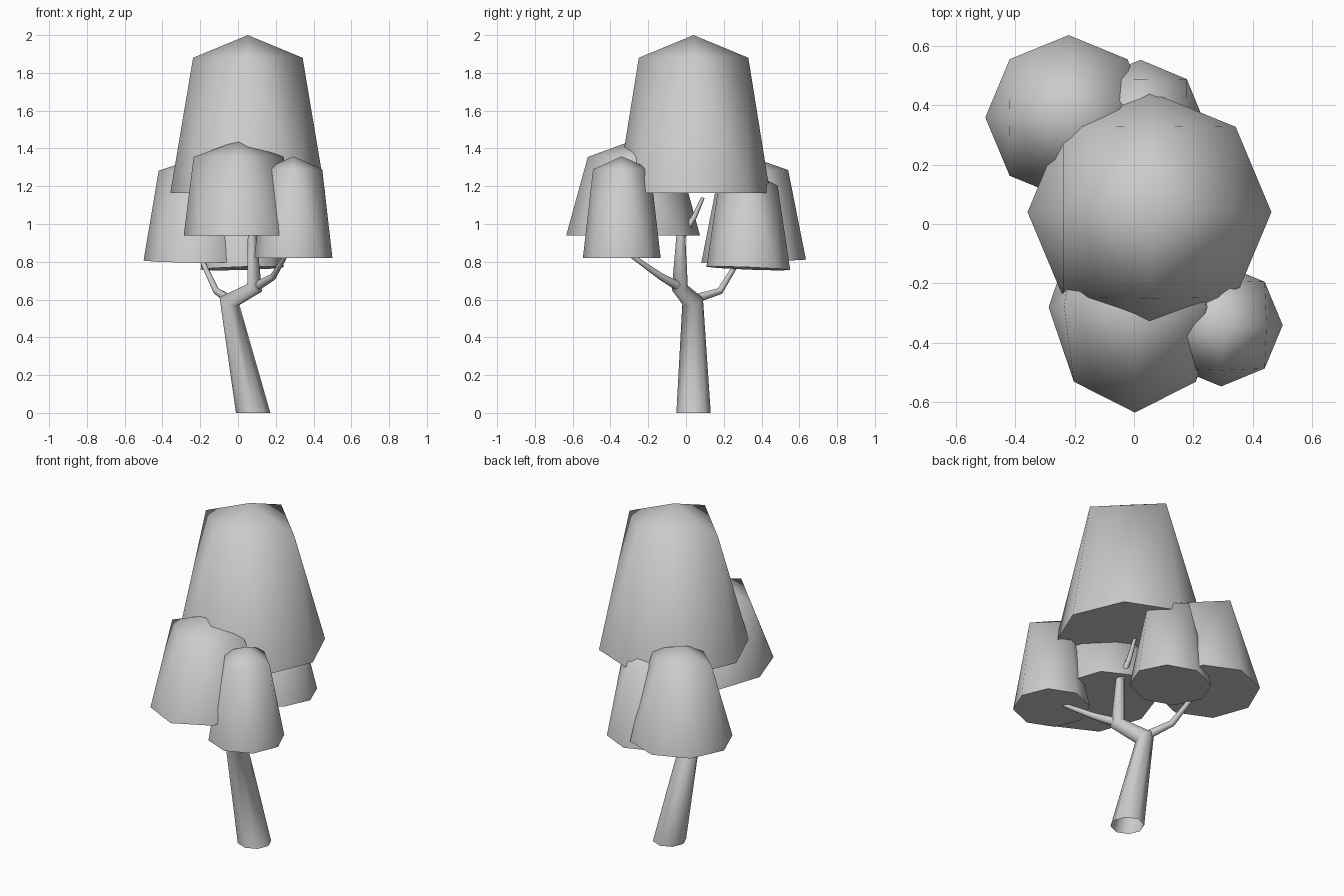
import bpy, bmesh, math
from mathutils import Vector

if "Cube" in bpy.data.objects:
    bpy.data.objects.remove(bpy.data.objects["Cube"])

SIDES = 8


def finish(name, bm, angle):
    bmesh.ops.recalc_face_normals(bm, faces=bm.faces)
    mesh = bpy.data.meshes.new(name)
    bm.to_mesh(mesh)
    bm.free()
    obj = bpy.data.objects.new(name, mesh)
    bpy.context.collection.objects.link(obj)
    bpy.ops.object.select_all(action='DESELECT')
    obj.select_set(True)
    bpy.context.view_layer.objects.active = obj
    bpy.ops.object.shade_smooth_by_angle(angle=math.radians(angle))


def foliage(name, center, bottom, top, z_levels, tilt=(0, 0)):
    """Clump: octagonal flat underside, four-cornered shoulder, low pointed cap."""
    bm = bmesh.new()
    cx, cy = center

    def vert(dx, dy, z):
        return bm.verts.new((cx + dx, cy + dy, z + tilt[0] * dx + tilt[1] * dy))

    def ring(n, radii, z):
        return [vert(radii[0] * math.cos(k * math.tau / n),
                     radii[1] * math.sin(k * math.tau / n), z) for k in range(n)]

    low = ring(8, bottom, z_levels[0])
    high = ring(4, top, z_levels[1])
    apex = vert(0, 0, z_levels[2])
    for i in range(4):
        a, b, c = low[2 * i], low[2 * i + 1], low[(2 * i + 2) % 8]
        s, t = high[i], high[(i + 1) % 4]
        for tri in ((a, b, s), (b, t, s), (b, c, t), (s, t, apex)):
            bm.faces.new(tri)
    bm.faces.new(low[::-1])
    finish(name, bm, 80)


def limb(name, points, flat_start=False):
    """Tapered tube through (x, y, z, radius) points, capped at the far end."""
    bm = bmesh.new()
    pos = [Vector(p[:3]) for p in points]
    rings = []
    for i, p in enumerate(pos):
        before = (p - pos[i - 1]).normalized() if i else Vector()
        after = (pos[i + 1] - p).normalized() if i < len(pos) - 1 else Vector()
        t = (before + after).normalized()
        if i == 0 and flat_start:
            t = Vector((0, 0, 1))
        u = (Vector((1, 0, 0)) - t * t.x).normalized()
        v = t.cross(u)
        r = points[i][3]
        rings.append([bm.verts.new(p + r * (math.cos(a) * u + math.sin(a) * v))
                      for a in (k * math.tau / SIDES for k in range(SIDES))])
    for a, b in zip(rings, rings[1:]):
        for i in range(SIDES):
            j = (i + 1) % SIDES
            bm.faces.new((a[i], a[j], b[j], b[i]))
    bm.faces.new(rings[-1])
    finish(name, bm, 60)


# Foliage clumps
foliage("crown_top", (0.052, 0.04), (0.41, 0.405), (0.29, 0.29), (1.165, 1.88, 2.0))
foliage("crown_front", (0.003, -0.28), (0.29, 0.354), (0.238, 0.24), (0.94, 1.355, 1.443))
foliage("crown_right", (0.293, -0.34), (0.207, 0.206), (0.153, 0.152), (0.82, 1.29, 1.358))
foliage("crown_back_left", (-0.22, 0.358), (0.28, 0.277), (0.2, 0.183),
        (0.803, 1.28, 1.35), (-0.01, 0.03))
foliage("crown_back", (0.022, 0.33), (0.22, 0.222), (0.155, 0.155),
        (0.765, 1.21, 1.28), (0.03, -0.04))

# Leaning trunk (open base) with its kinked leader
limb("trunk", [(0.08, 0.04, 0.0, 0.091), (-0.045, 0.035, 0.592, 0.057),
               (0.088, -0.033, 0.662, 0.044), (0.074, -0.027, 0.96, 0.022)], True)

# Side branches
limb("branch_right", [(0.09, -0.03, 0.665, 0.026), (0.185, -0.13, 0.72, 0.018),
                      (0.258, -0.3, 0.84, 0.011)])
limb("branch_left", [(-0.05, 0.05, 0.605, 0.024), (-0.115, 0.18, 0.645, 0.018),
                     (-0.2, 0.29, 0.825, 0.012)])
limb("twig_top", [(0.072, -0.02, 0.94, 0.02), (0.07, 0.045, 1.04, 0.014),
                  (0.07, 0.09, 1.14, 0.009)])
